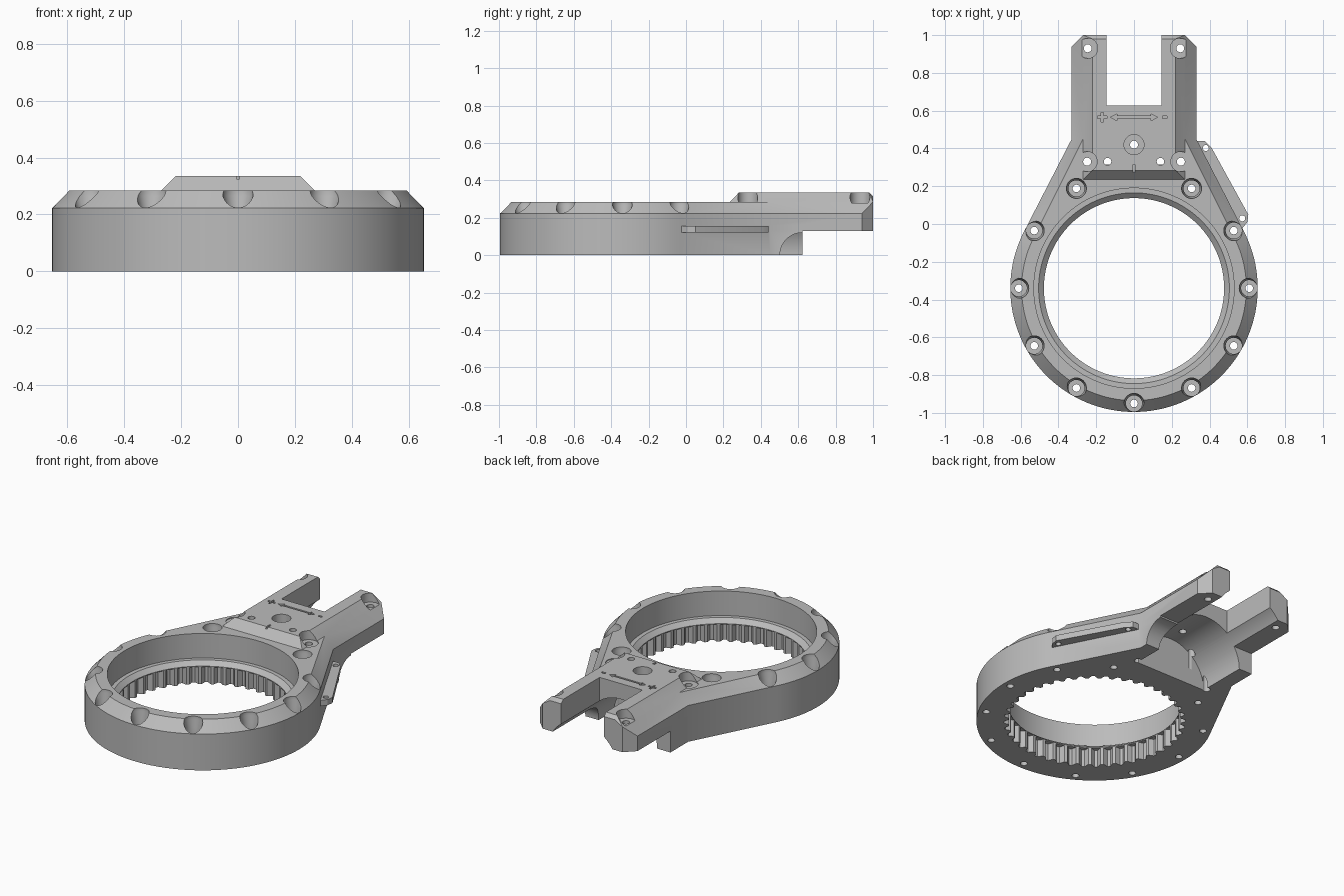
import bpy, bmesh
from math import sin, cos, pi, radians
from mathutils import Matrix, Vector

if "Cube" in bpy.data.objects:
    bpy.data.objects.remove(bpy.data.objects["Cube"])

RING_Y, TOP, EDGE, LOW = -0.34, 0.285, 0.222, 0.13


def finish(name, bm):
    bmesh.ops.recalc_face_normals(bm, faces=bm.faces)
    me = bpy.data.meshes.new(name)
    bm.to_mesh(me)
    bm.free()
    ob = bpy.data.objects.new(name, me)
    bpy.context.collection.objects.link(ob)
    return ob


def hull(name, pts):
    bm = bmesh.new()
    for p in pts:
        bm.verts.new(p)
    res = bmesh.ops.convex_hull(bm, input=bm.verts)
    spare = {v for v in res["geom_interior"] + res["geom_unused"]
             if isinstance(v, bmesh.types.BMVert)}
    bmesh.ops.delete(bm, geom=list(spare), context='VERTS')
    bmesh.ops.dissolve_limit(bm, angle_limit=radians(0.5), verts=bm.verts, edges=bm.edges)
    return finish(name, bm)


def prism(name, outline, z0, z1):
    return hull(name, [(x, y, z) for x, y in outline for z in (z0, z1)])


def box(name, x0, x1, y0, y1, z0, z1):
    return prism(name, [(x0, y0), (x1, y0), (x1, y1), (x0, y1)], z0, z1)


def lathe(name, profile, matrix=Matrix(), n=32, wave=None):
    """Stack of capped rings; wave varies the radius by angle."""
    bm = bmesh.new()
    rings = []
    for r, z in profile:
        ring = []
        for i in range(n):
            a = 2 * pi * i / n
            k = r + (wave(a) if wave else 0)
            ring.append(bm.verts.new(matrix @ Vector((k * cos(a), k * sin(a), z))))
        rings.append(ring)
    for lo, hi in zip(rings, rings[1:]):
        for i in range(n):
            j = (i + 1) % n
            bm.faces.new((lo[i], lo[j], hi[j], hi[i]))
    bm.faces.new(rings[0][::-1])
    bm.faces.new(rings[-1])
    return finish(name, bm)


def at(x, y, z=0):
    return Matrix.Translation((x, y, z))


def combine(target, tool, mode):
    mod = target.modifiers.new(tool.name, 'BOOLEAN')
    mod.operation, mod.solver, mod.object = mode, 'EXACT', tool
    bpy.context.view_layer.objects.active = target
    bpy.ops.object.modifier_apply(modifier=mod.name)
    bpy.data.objects.remove(tool)


def circle(r, z, n=128):
    return [(r * cos(2 * pi * i / n), RING_Y + r * sin(2 * pi * i / n), z) for i in range(n)]


# Teardrop ring body with a chamfered top edge
pts = circle(0.655, 0) + circle(0.655, EDGE) + circle(0.595, TOP)
for s in (-1, 1):
    pts += [(s * 0.33, 0.45, 0), (s * 0.33, 0.45, EDGE), (s * 0.27, 0.45, TOP)]
body = hull("ring_mount_body", pts)

# Raised bracket with sloping shoulders and clipped far corners
pts = []
for s in (-1, 1):
    for z in (LOW, EDGE):
        pts += [(s * 0.33, 0.235, z), (s * 0.33, 0.94, z), (s * 0.27, 1, z)]
    pts += [(s * 0.27, 0.235, TOP), (s * 0.27, 1, TOP), (s * 0.22, 0.283, 0.335),
            (s * 0.22, 0.98, 0.335), (s * 0.22, 1, 0.315)]
combine(body, hull("bracket", pts), 'UNION')
combine(body, box("lower_block", -0.33, 0.33, 0.4, 0.622, 0, 0.16), 'UNION')

# Side tab
tab = [(0.3, 0.44), (0.375, 0.44), (0.41, 0.405), (0.605, 0.05), (0.6, 0.01),
       (0.56, -0.04), (0.45, -0.04)]
combine(body, prism("side_tab", tab, 0.12, 0.155), 'UNION')

# Stepped bore and scalloped teeth below it
bore = [(0.477, 0.09), (0.477, 0.11), (0.505, 0.135), (0.53, 0.135), (0.53, 0.5)]
combine(body, lathe("bore", bore, at(0, RING_Y), 128), 'DIFFERENCE')
teeth = lathe("teeth", [(0.49, -0.1), (0.49, 0.105)], at(0, RING_Y), 44 * 8,
              lambda a: 0.013 * max(-1, min(1, 1.5 * cos(44 * a))))
combine(body, teeth, 'DIFFERENCE')

# Slot between the arms, tube arch beneath, and cove on one side
combine(body, box("arm_slot", -0.145, 0.145, 0.628, 1.2, -0.1, 0.5), 'DIFFERENCE')
arch = Matrix.Translation((0, 0.315, 0)) @ Matrix.Rotation(-pi / 2, 4, 'X')
combine(body, lathe("arch", [(0.24, 0), (0.24, 0.9)], arch, 96), 'DIFFERENCE')
cove = Matrix.Translation((0.1, 0.622, 0)) @ Matrix.Rotation(pi / 2, 4, 'Y')
combine(body, lathe("cove", [(0.12, 0), (0.12, 0.4)], cove, 64), 'DIFFERENCE')

# Counterbored screw holes round the ring
for i in range(12):
    if i == 3:
        continue
    a = i * pi / 6
    place = at(0.61 * cos(a), RING_Y + 0.61 * sin(a))
    screw = [(0.02, -0.1), (0.02, LOW), (0.043, LOW), (0.043, 0.225), (0.053, 0.265), (0.053, 0.5)]
    combine(body, lathe("ring_screw", screw, place), 'DIFFERENCE')

# Counterbored screw holes in the bracket
for x, y in [(-0.248, 0.33), (0.248, 0.33), (-0.245, 0.93), (0.245, 0.93), (0, 0.42)]:
    screw = [(0.021, -0.1), (0.021, 0.28), (0.053, 0.28), (0.053, 0.5)]
    combine(body, lathe("bracket_screw", screw, at(x, y)), 'DIFFERENCE')

# Plain holes
for x, y, r, z in [(-0.14, 0.33, 0.02, 0.1), (0.14, 0.33, 0.02, 0.1),
                   (0.38, 0.402, 0.016, -0.1), (0.573, 0.03, 0.016, -0.1)]:
    top = 0.5 if r > 0.018 else 0.2
    combine(body, lathe("hole", [(r, z), (r, top)], at(x, y), 20), 'DIFFERENCE')

# Engraved direction marks
D, Y = 0.325, 0.565
marks = [box("arrow_shaft", -0.1, 0.1, Y - 0.006, Y + 0.006, D, 0.4),
         box("dash", 0.15, 0.175, Y - 0.006, Y + 0.006, D, 0.4),
         box("cross_bar", -0.193, -0.143, Y - 0.006, Y + 0.006, D, 0.4),
         box("cross_post", -0.174, -0.162, Y - 0.025, Y + 0.025, D, 0.4),
         box("index_notch", -0.006, 0.006, 0.27, 0.315, D, 0.4)]
for s in (-1, 1):
    marks.append(prism("arrow_head", [(s * 0.125, Y), (s * 0.09, Y + 0.018),
                                      (s * 0.09, Y - 0.018)], D, 0.4))
for m in marks:
    combine(body, m, 'DIFFERENCE')

# Grey finish, smooth curves with sharp edges
mat = bpy.data.materials.new("plain_grey")
mat.use_nodes = True
grey = (0.5, 0.5, 0.5, 1)
mat.diffuse_color = grey
mat.node_tree.nodes["Principled BSDF"].inputs["Base Color"].default_value = grey
body.data.materials.clear()
body.data.materials.append(mat)
for p in body.data.polygons:
    p.material_index = 0
bpy.ops.object.select_all(action='DESELECT')
body.select_set(True)
bpy.context.view_layer.objects.active = body
bpy.ops.object.shade_smooth_by_angle(angle=radians(30))
